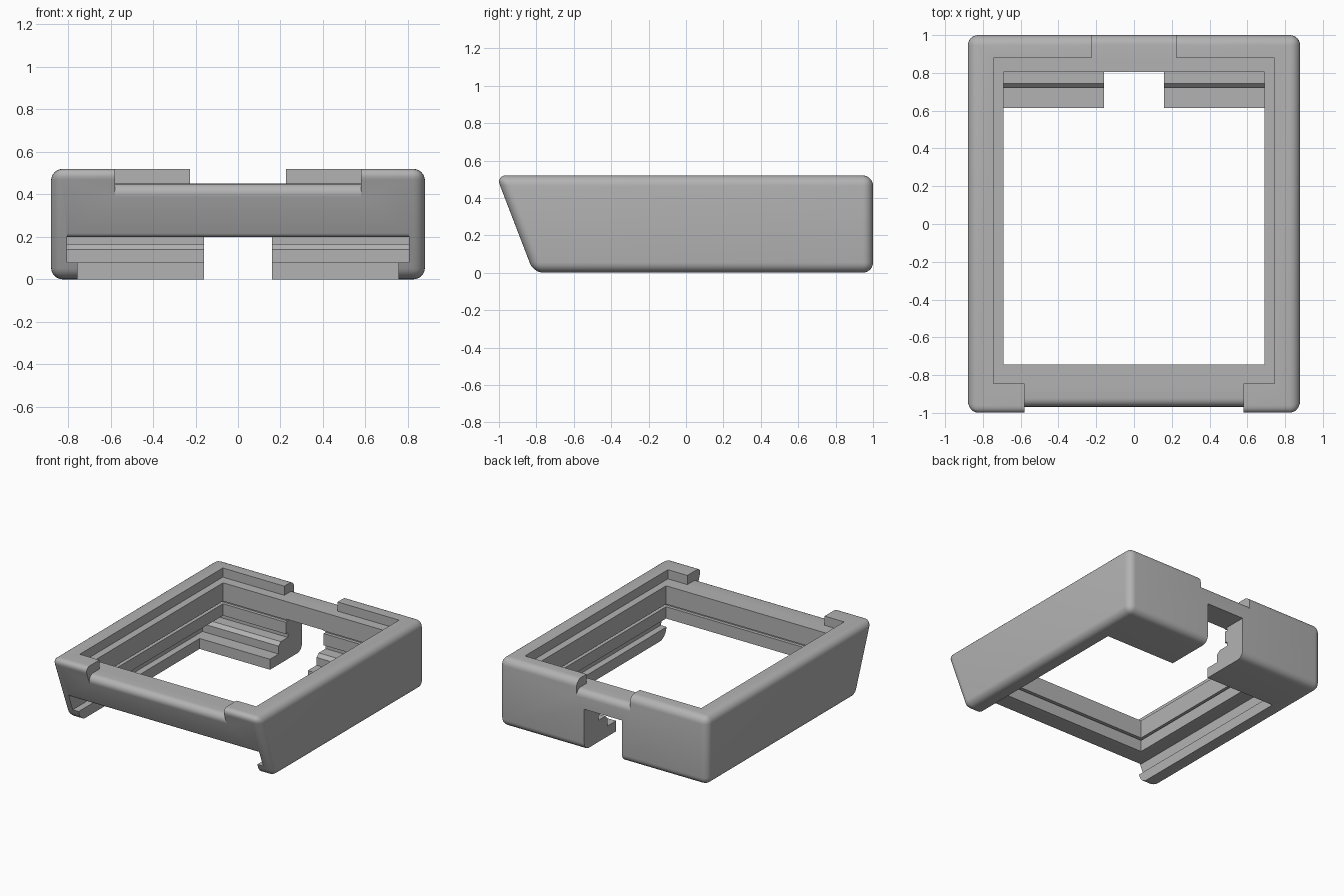
import bpy, bmesh, math
from mathutils import Vector

if "Cube" in bpy.data.objects:
    bpy.data.objects.remove(bpy.data.objects["Cube"], do_unlink=True)

H, HALF_W = 0.52, 0.88
FRONT_TOP, FRONT_BOTTOM = -1.015, -0.815
SLOPE = (FRONT_BOTTOM - FRONT_TOP) / H

grey = bpy.data.materials.new("plain grey")
grey.use_nodes = True
colour = (0.45, 0.45, 0.45, 1)
grey.diffuse_color = colour
grey.node_tree.nodes["Principled BSDF"].inputs["Base Color"].default_value = colour


def front_y(z):
    return FRONT_TOP + (H - z) * SLOPE


def prism(name, profile, half_x, bevel=0):
    """Extrude a (y, z) profile symmetrically along x."""
    bm = bmesh.new()
    face = bm.faces.new([bm.verts.new((-half_x, y, z)) for y, z in profile])
    ext = bmesh.ops.extrude_face_region(bm, geom=[face])
    verts = [v for v in ext["geom"] if isinstance(v, bmesh.types.BMVert)]
    bmesh.ops.translate(bm, verts=verts, vec=(2 * half_x, 0, 0))
    bmesh.ops.recalc_face_normals(bm, faces=bm.faces)
    if bevel:
        bmesh.ops.bevel(bm, geom=bm.edges[:], offset=bevel, segments=6,
                        profile=0.5, affect='EDGES')
    mesh = bpy.data.meshes.new(name)
    bm.to_mesh(mesh)
    bm.free()
    mesh.materials.append(grey)
    ob = bpy.data.objects.new(name, mesh)
    bpy.context.collection.objects.link(ob)
    return ob


def box(name, half_x, y0, y1, z0, z1):
    return prism(name, [(y0, z0), (y1, z0), (y1, z1), (y0, z1)], half_x)


def fillet(corner, dir1, dir2, r, n=6):
    """Arc points that round a profile corner between two directions."""
    p, a, b = Vector(corner), Vector(dir1).normalized(), Vector(dir2).normalized()
    half = a.angle(b) / 2
    centre = p + (a + b).normalized() * r / math.sin(half)
    t1, t2 = p + a * r / math.tan(half), p + b * r / math.tan(half)
    u, v = t1 - centre, t2 - centre
    sweep = u.angle(v)
    return [tuple(centre + (u * math.sin(sweep * (1 - i / n)) + v * math.sin(sweep * i / n))
                  / math.sin(sweep)) for i in range(n + 1)]


# Rounded outer shell with a leaning front
frame = prism("bezel_frame", [(FRONT_TOP, H), (FRONT_BOTTOM, 0), (1, 0), (1, H)],
              HALF_W, bevel=0.055)

LEDGE, BAR = 0.45, 0.2
cutters = []

# Front and back notches in the raised rim, leaving a rounded lower edge
arc = fillet((front_y(LEDGE), LEDGE), (SLOPE, -1), (1, 0), 0.045)
cutters.append(prism("front_notch", arc + [(-0.8, LEDGE), (-0.8, 0.7), (-1.3, 0.7),
                                           (-1.3, arc[0][1])], 0.58))
arc = fillet((1, LEDGE), (0, -1), (-1, 0), 0.05)
cutters.append(prism("back_notch", arc + [(0.85, LEDGE), (0.85, 0.7), (1.3, 0.7),
                                          (1.3, arc[0][1])], 0.225))

# Sliding channel, open at the front, with a stepped rear end
arc = fillet((front_y(BAR), BAR), (-SLOPE, 1), (1, 0), 0.025)
cutters.append(prism("channel", arc + [(0.83, BAR), (0.83, 0.165), (0.745, 0.165),
                                       (0.72, 0.14), (0.72, 0.08), (-1.3, 0.08),
                                       (-1.3, arc[0][1])], 0.805))

# Top recess, window, thin groove, foot opening and rear cable slot
cutters += [
    box("top_recess", 0.745, -0.845, 0.88, LEDGE, 0.7),
    box("window", 0.69, -0.745, 0.805, 0.185, 0.6),
    box("groove", 0.715, -0.77, 0.83, 0.29, 0.31),
    box("foot_opening", 0.755, -1.3, 0.615, -0.1, 0.1),
    box("cable_slot", 0.16, 0.5, 1.3, -0.1, 0.315),
]

bpy.context.view_layer.objects.active = frame
for cutter in cutters:
    cutter.hide_render = True
    mod = frame.modifiers.new(cutter.name, 'BOOLEAN')
    mod.operation, mod.solver, mod.object = 'DIFFERENCE', 'EXACT', cutter
    bpy.ops.object.modifier_apply(modifier=mod.name)
    bpy.data.objects.remove(cutter, do_unlink=True)

# Smooth the rounded edges only
bpy.ops.object.select_all(action='DESELECT')
frame.select_set(True)
bpy.ops.object.shade_smooth_by_angle(angle=math.radians(25))
